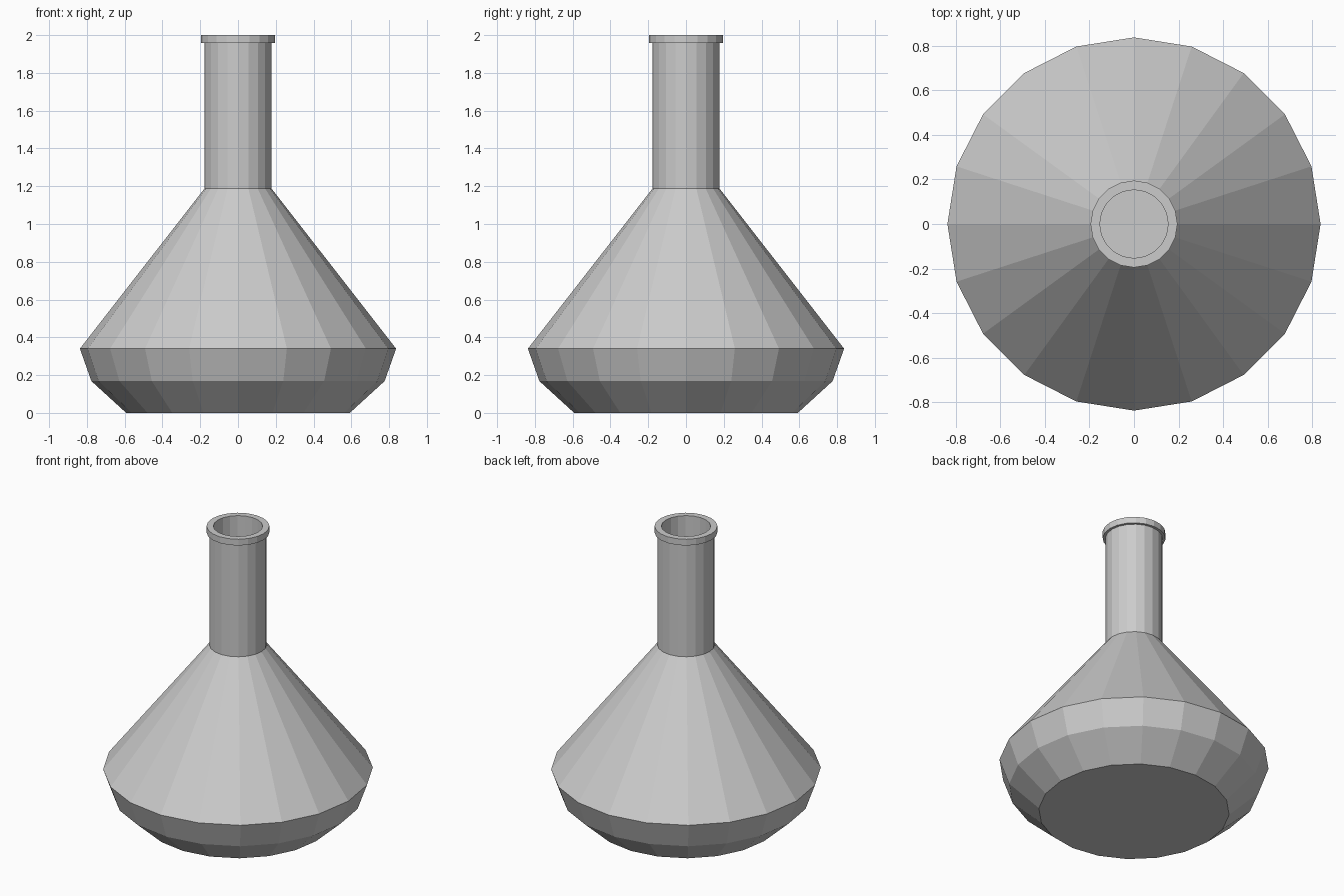
import bpy, bmesh
from math import cos, sin, tau

if "Cube" in bpy.data.objects:
    bpy.data.objects.remove(bpy.data.objects["Cube"])

SIDES = 20


def lathe(name, profile):
    """Revolve an (r, z) profile about z; r = 0 ends become flat caps."""
    bm = bmesh.new()
    rings = []
    for r, z in profile:
        rings.append([bm.verts.new((r * cos(tau * i / SIDES), r * sin(tau * i / SIDES), z))
                      for i in range(SIDES)])
    for a, b in zip(rings, rings[1:]):
        for i in range(SIDES):
            j = (i + 1) % SIDES
            bm.faces.new((a[i], a[j], b[j], b[i]))
    # outer base and inner floor
    bm.faces.new(rings[0][::-1])
    bm.faces.new(rings[-1])
    bmesh.ops.recalc_face_normals(bm, faces=bm.faces)
    mesh = bpy.data.meshes.new(name)
    bm.to_mesh(mesh)
    bm.free()
    obj = bpy.data.objects.new(name, mesh)
    bpy.context.collection.objects.link(obj)
    return obj


# outside wall: base, belly, cone, neck, rolled lip
outside = [(0.592, 0), (0.776, 0.168), (0.837, 0.34), (0.178, 1.187),
           (0.178, 1.957), (0.195, 1.957), (0.195, 2.0)]
# inside wall: mouth, neck, cone, belly, floor
inside = [(0.153, 2.0), (0.153, 1.175), (0.80, 0.345), (0.75, 0.185), (0.58, 0.03)]

lathe("flask", outside + inside)
